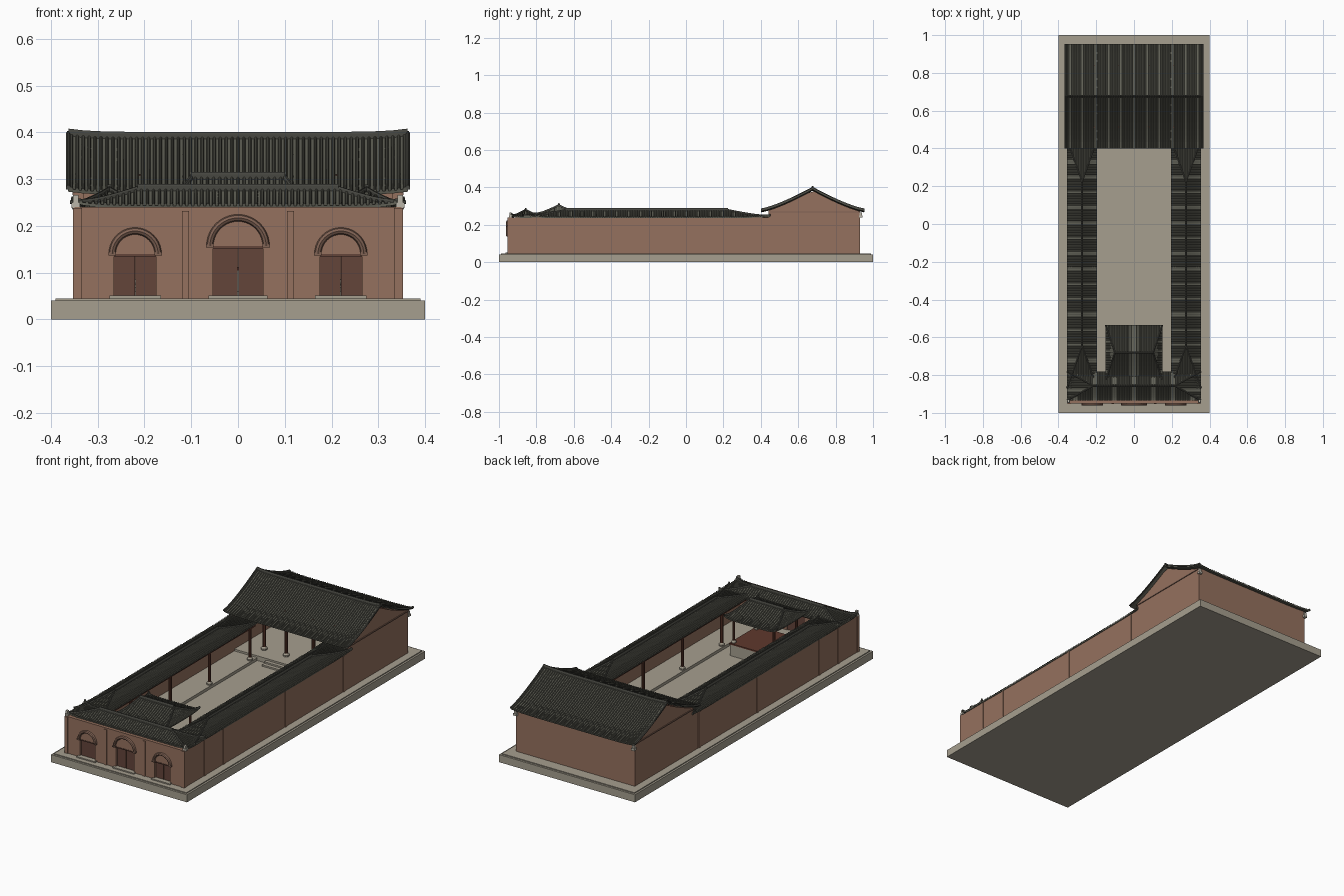
import bpy, bmesh, math
from mathutils import Vector

if "Cube" in bpy.data.objects:
    bpy.data.objects.remove(bpy.data.objects["Cube"])


def material(name, r, g, b):
    m = bpy.data.materials.new(name)
    m.diffuse_color = (r, g, b, 1)
    m.use_nodes = True
    m.node_tree.nodes["Principled BSDF"].inputs["Base Color"].default_value = m.diffuse_color
    return m


WALL = material("clay wall", .30, .165, .112)
TRIM = material("wall trim", .22, .125, .09)
STONE = material("paving stone", .38, .345, .275)
PALE = material("pale stone", .50, .47, .40)
PAN = material("roof pan tile", .115, .115, .09)
ROLL = material("roof roll tile", .085, .085, .068)
RIDGE = material("ridge tile", .06, .06, .05)
DOOR = material("door wood", .125, .058, .042)
WOOD = material("column wood", .115, .04, .026)


def mesh(name, verts, faces, mat, upward=False):
    me = bpy.data.meshes.new(name)
    me.from_pydata([tuple(v) for v in verts], [], faces)
    me.materials.append(mat)
    bm = bmesh.new()
    bm.from_mesh(me)
    bmesh.ops.remove_doubles(bm, verts=bm.verts, dist=1e-6)
    bmesh.ops.recalc_face_normals(bm, faces=bm.faces)
    if upward:
        bm.normal_update()
        bmesh.ops.reverse_faces(bm, faces=[f for f in bm.faces if f.normal.z < 0])
    bm.to_mesh(me)
    bm.free()
    ob = bpy.data.objects.new(name, me)
    bpy.context.collection.objects.link(ob)
    return ob


def prism(name, pts, lo, hi, mat):
    """Extrude a ring given by function pts(depth) between two depths."""
    a, b = pts(lo), pts(hi)
    n = len(a)
    faces = [tuple(range(n)), tuple(range(n, 2 * n))]
    faces += [(i, (i + 1) % n, (i + 1) % n + n, i + n) for i in range(n)]
    return mesh(name, a + b, faces, mat)


def box(name, x0, x1, y0, y1, z0, z1, mat):
    return prism(name, lambda z: [(x0, y0, z), (x1, y0, z), (x1, y1, z), (x0, y1, z)], z0, z1, mat)


def side_box(name, s, x0, x1, *rest):
    return box(name, min(s * x0, s * x1), max(s * x0, s * x1), *rest)


def skin(rings, verts, faces):
    """Join equal rings into a capped tube, appended to verts and faces."""
    base, n = len(verts), len(rings[0])
    for r in rings:
        verts += r
    for j in range(len(rings) - 1):
        for i in range(n):
            a, b = base + j * n + i, base + j * n + (i + 1) % n
            faces.append((a, b, b + n, a + n))
    faces.append(tuple(range(base, base + n)))
    faces.append(tuple(range(base + (len(rings) - 1) * n, base + len(rings) * n)))


def strip(path, w, h, verts, faces):
    """Rounded tile strip lying on a path."""
    d = path[-1] - path[0]
    side = Vector((-d.y, d.x, 0)).normalized()
    sec = [(-w, -.2 * h), (-.9 * w, .6 * h), (-.4 * w, h), (.4 * w, h), (.9 * w, .6 * h), (w, -.2 * h)]
    skin([[p + side * a + Vector((0, 0, b)) for a, b in sec] for p in path], verts, faces)


def roof(name, cx, cy, along, L, W, R, ze, zr, p=1.35, lift=.012, step=.0128, rw=.006, rh=.010):
    """Curved tiled roof; ridge half length R, a plain gable when R equals L."""
    hip = R < L

    def P(u, v):
        t = 1 - abs(v) / W
        if hip:
            t = min(t, (L - abs(u)) / (L - R))
        t = max(0, min(1, t))
        z = ze + (zr - ze) * t ** p + lift * (abs(u) / L) ** 8 * ((abs(v) / W) ** 4 if hip else 1)
        return Vector((cx + u, cy + v, z) if along == 'x' else (cx + v, cy + u, z))

    def long_side(s, k, t):
        return P(k * (L - (L - R) * t), s * W * (1 - t))

    def short_side(s, k, t):
        return P(s * (L - (L - R) * t), k * W * (1 - t))

    # pans
    verts, faces, M, N = [], [], 24, 8
    for fn in [long_side] + ([short_side] if hip else []):
        for s in (-1, 1):
            b = len(verts)
            verts += [fn(s, 2 * i / M - 1, j / N) for j in range(N + 1) for i in range(M + 1)]
            for j in range(N):
                for i in range(M):
                    a = b + j * (M + 1) + i
                    faces.append((a, a + 1, a + M + 2, a + M + 1))
    pans = mesh(name + "_pans", verts, faces, PAN, True)
    mod = pans.modifiers.new("thickness", 'SOLIDIFY')
    mod.thickness, mod.offset = .006, -1
    # rolls
    verts, faces = [], []
    n = round(2 * L / step)
    for s in (-1, 1):
        for i in range(n):
            u = -L + (i + .5) * 2 * L / n
            tm = min(1, (L - abs(u)) / (L - R)) if hip else 1
            strip([P(u, s * W * (1 - tm * j / 6)) for j in range(7)], .0036, .0048, verts, faces)
        if hip:
            m = round(2 * W / step)
            for i in range(m):
                v = -W + (i + .5) * 2 * W / m
                tm = 1 - abs(v) / W
                strip([P(s * (L - (L - R) * tm * j / 6), v) for j in range(7)], .0036, .0048, verts, faces)
    mesh(name + "_rolls", verts, faces, ROLL)
    # ridge and hips or verges
    verts, faces = [], []
    strip([P(R * (i / 12 - 1), 0) for i in range(25)], rw, rh + .003, verts, faces)
    for su in (-1, 1):
        for sv in (-1, 1):
            strip([long_side(sv, su, j / 10) for j in range(11)], rw * .8, rh * .8, verts, faces)
    mesh(name + "_ridges", verts, faces, RIDGE)
    return P


def column(name, x, y, z0, z1, r=.008):
    def ring(rr, z):
        return [Vector((x + rr * math.cos(i * math.pi / 5), y + rr * math.sin(i * math.pi / 5), z)) for i in range(10)]
    v, f = [], []
    skin([ring(r, z0), ring(r, z1)], v, f)
    mesh(name, v, f, WOOD)
    v, f = [], []
    skin([ring(r * 1.7, z0), ring(r * 1.8, z0 + .008), ring(r * 1.2, z0 + .016)], v, f)
    mesh(name + "_base", v, f, STONE)


# platform
box("base_lower", -.4, .4, -1, 1, 0, .04, STONE)
box("base_upper", -.39, .39, -.99, .99, .04, .045, STONE)

# roofs
hall = roof("hall_roof", 0, .677, 'x', .363, .277, .363, .272, .388, 1.3, .007, rw=.006, rh=.010)
roof("gate_roof", 0, -.857, 'x', .355, .077, .215, .243, .277)
for s in (-1, 1):
    roof("gallery_roof", s * .275, -.21, 'y', .66, .08, .435, .241, .276, lift=.008)
roof("stage_roof", 0, -.68, 'x', .15, .145, .10, .248, .302)

# front wall with three doorways
DOORS = [(-.22, .045, .14, .049), (0, .053, .157, .060), (.22, .045, .14, .049)]
outline = [(-.35, .045)]
for cx, hw, top, rm in DOORS:
    outline += [(cx - hw, .045), (cx - hw, top), (cx + hw, top), (cx + hw, .045)]
outline += [(.35, .045), (.35, .24), (-.35, .24)]
prism("front_wall", lambda y: [(x, y, z) for x, z in outline], -.95, -.925, WALL)
for cx, hw, top, rm in DOORS:
    for s in (-1, 1):
        a, b = sorted((cx + s * .0008, cx + s * hw))
        box("door_leaf", a, b, -.938, -.930, .045, top, DOOR)
    box("door_lintel", cx - hw, cx + hw, -.952, -.938, top - .005, top, DOOR)
    box("door_sill", cx - hw - .01, cx + hw + .01, -.965, -.94, .045, .051, STONE)
    # rounded arch moulding
    v, f, rings = [], [], []
    for i in range(21):
        a = math.pi * i / 20
        rings.append([Vector((cx + (rm + .0075 * math.cos(q)) * math.cos(a), -.951 + .011 * math.sin(q),
                              top + (rm + .0075 * math.cos(q)) * math.sin(a)))
                      for q in [k * math.pi / 4 for k in range(8)]])
    skin(rings, v, f)
    mesh("arch_moulding", v, f, TRIM)
    for s in (-1, 1):
        side_box("arch_foot", 1, cx + s * rm - .008, cx + s * rm + .008, -.96, -.945, top - .003, top + .004, TRIM)

# outer walls, pilasters, gables and corner stones on both sides
gable = [(.44, .045), (.93, .045)]
gable += [(y, hall(0, y - .677).z - .005) for y in [.93 - .49 * i / 16 for i in range(17)]]
for s in (-1, 1):
    side_box("side_wall", s, .33, .35, -.95, .44, .045, .238, WALL)
    prism("gable_wall", lambda x: [(x, y, z) for y, z in gable], s * .33, s * .35, WALL)
    side_box("gable_band", s, .349, .354, .44, .93, .266, .272, TRIM)
    for y in (-.78, -.62, -.1, .39):
        side_box("side_pilaster", s, .349, .353, y - .007, y + .007, .045, .236, WALL)
    side_box("front_pilaster", s, .105, .12, -.954, -.949, .045, .232, WALL)
    side_box("corner_pilaster", s, .334, .353, -.954, -.935, .045, .238, WALL)
    for y in (-.937, .935):
        side_box("corner_stone", s, .338, .356, y - .010, y + .008, .238, .25, PALE)
        side_box("corner_stone_cap", s, .341, .353, y - .007, y + .005, .25, .266, PALE)
    # gallery floor, columns and beam
    side_box("gallery_floor", s, .195, .335, -.93, .44, .045, .06, STONE)
    side_box("gallery_beam", s, .204, .216, -.85, .44, .225, .24, WOOD)
    for y in (-.6, -.27, .06, .4):
        column("gallery_column", s * .21, y, .06, .238)
        side_box("gallery_cross_beam", s, .21, .335, y - .005, y + .005, .222, .234, WOOD)
    # hall columns
    for x in (.08, .21):
        for y in (.52, .83):
            column("hall_column", s * x, y, .07, .31, .009)
    # stage columns
    for y in (-.57, -.76):
        column("stage_column", s * .118, y, .11, .255, .007)
    side_box("stage_side_beam", s, .113, .123, -.77, -.56, .238, .25, WOOD)

# hall
box("hall_back_wall", -.35, .35, .91, .93, .045, .274, WALL)
box("hall_floor", -.335, .335, .44, .915, .045, .07, STONE)
for i in range(2):
    box("hall_step", -.14, .14, .40 + .02 * i, .44, .045, .053 + .008 * i, STONE)
for y in (.52, .83):
    box("hall_beam", -.335, .335, y - .006, y + .006, .28, .298, WOOD)
box("hall_ridge_beam", -.335, .335, .67, .684, .36, .374, WOOD)

# gate passage floor and stage
box("gate_floor", -.195, .195, -.93, -.79, .045, .06, STONE)
box("gate_beam", -.2, .2, -.806, -.794, .228, .242, WOOD)
box("stage_platform", -.13, .13, -.79, -.555, .045, .105, STONE)
box("stage_deck", -.133, .133, -.79, -.552, .105, .112, WOOD)
box("stage_front_beam", -.125, .125, -.575, -.565, .238, .25, WOOD)
